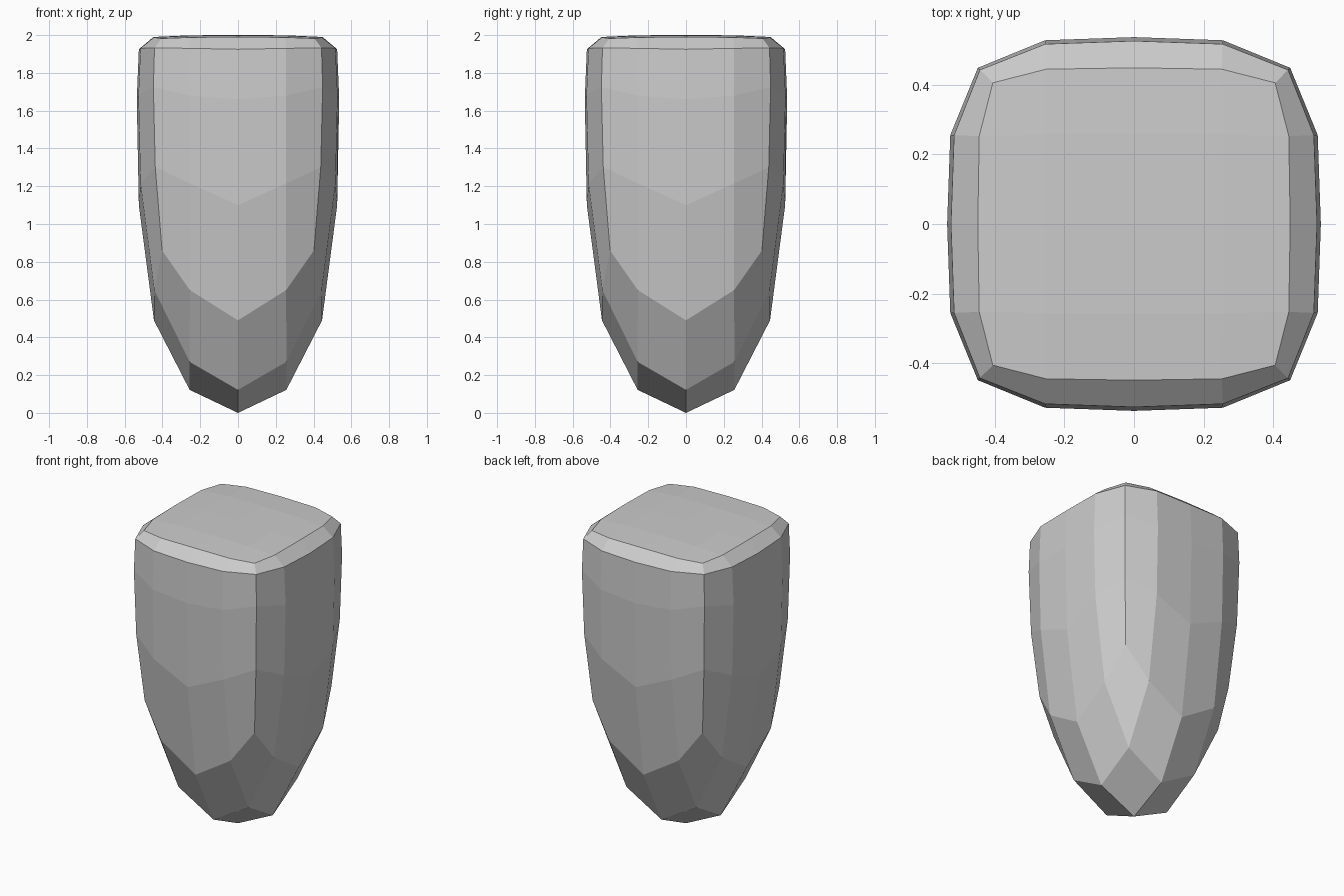
import bpy, bmesh

if "Cube" in bpy.data.objects:
    bpy.data.objects.remove(bpy.data.objects["Cube"])

# Each row from bottom edge to top edge: (outward, sideways, z) for
# side middle, side quarter and corner
ROWS = {
    -2: [(0.445, 0, 0.49), (0.443, 0.255, 0.65), (0.402, 0.402, 0.86)],
    -1: [(0.525, 0, 1.10), (0.516, 0.255, 1.215), (0.438, 0.438, 1.30)],
    0: [(0.536, 0, 1.66), (0.527, 0.255, 1.68), (0.448, 0.448, 1.725)],
    1: [(0.525, 0, 1.925), (0.516, 0.255, 1.93), (0.442, 0.442, 1.932)],
    2: [(0.448, 0, 1.99), (0.444, 0.252, 1.988), (0.405, 0.405, 1.982)],
}
# Heights inside the bottom and top caps: centre, edge middle, corner
CAPS = {-2: (0.0, 0.122, 0.27), 2: (2.0, 1.999, 1.997)}


def place(i, j, k):
    a, b = abs(i), abs(j)
    hi, lo = max(a, b), min(a, b)
    if hi == 2:
        out, side, z = ROWS[k][lo]
    else:
        out, side, z = 0.256 * hi, 0.256 * lo, CAPS[k][hi + lo]
    x, y = (out, side) if a >= b else (side, out)
    return (x if i >= 0 else -x, y if j >= 0 else -y, z)


# Tapered rounded body: a 4x4x4 divided cube reshaped row by row
bm = bmesh.new()
bmesh.ops.create_cube(bm, size=4)
bmesh.ops.subdivide_edges(bm, edges=bm.edges[:], cuts=3, use_grid_fill=True)
for v in bm.verts:
    v.co = place(*(round(c) for c in v.co))
bmesh.ops.recalc_face_normals(bm, faces=bm.faces[:])
mesh = bpy.data.meshes.new("tapered_body")
bm.to_mesh(mesh)
bm.free()
body = bpy.data.objects.new("tapered_body", mesh)
bpy.context.collection.objects.link(body)
